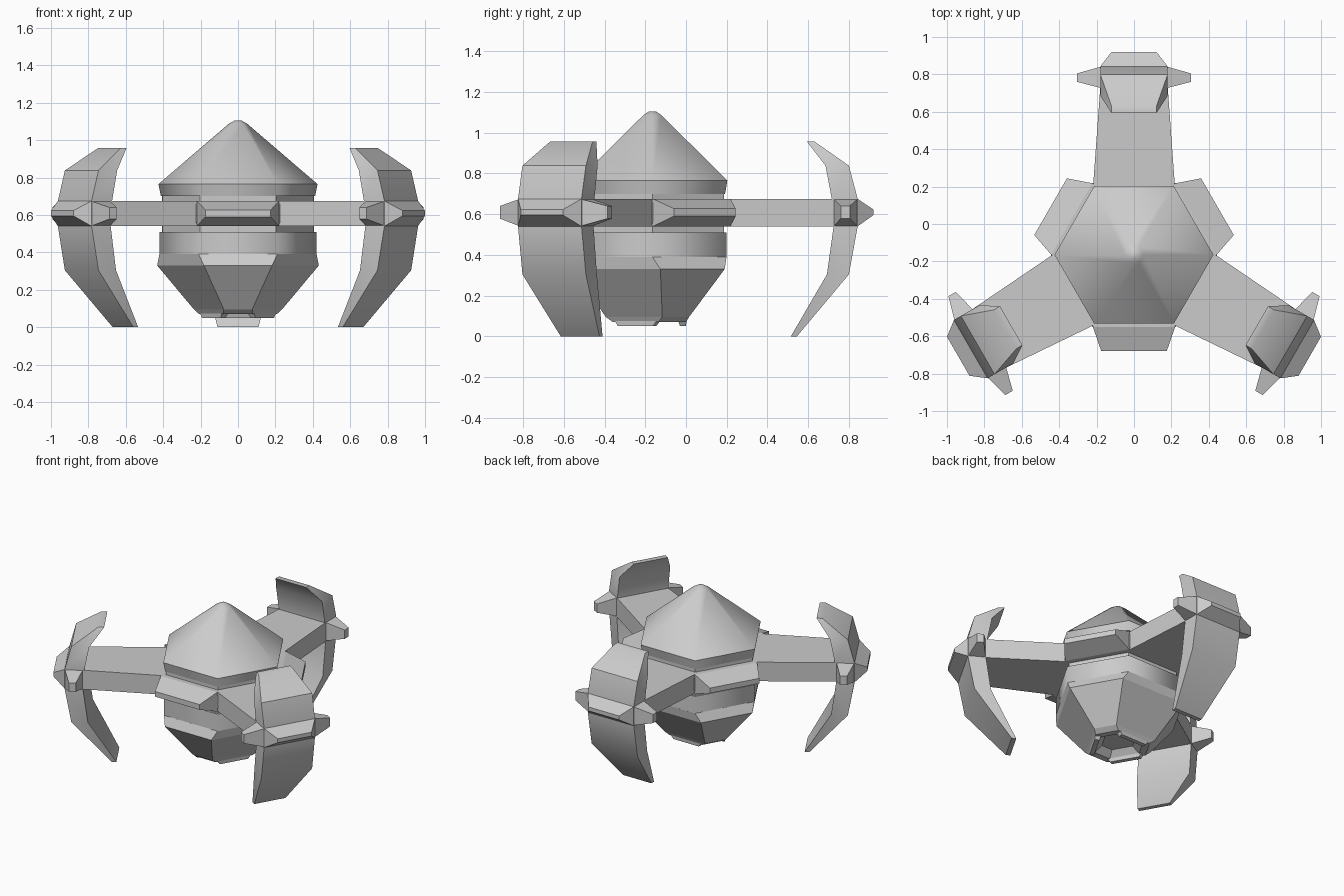
import bpy, bmesh, math
from mathutils import Matrix

if "Cube" in bpy.data.objects:
    bpy.data.objects.remove(bpy.data.objects["Cube"])

grey = bpy.data.materials.new("hull grey")
grey.use_nodes = True
grey.diffuse_color = (0.6, 0.6, 0.6, 1)
grey.node_tree.nodes["Principled BSDF"].inputs["Base Color"].default_value = (0.6, 0.6, 0.6, 1)

CENTRE = Matrix.Translation((0, -0.165, 0))


def loft(name, rings, turn=0, smooth=0):
    """Skin equal-sized rings of points into a closed solid, turned about the body axis."""
    bm = bmesh.new()
    loops = [[bm.verts.new(p) for p in ring] for ring in rings]
    n = len(loops[0])
    for a, b in zip(loops, loops[1:]):
        for i in range(n):
            j = (i + 1) % n
            bm.faces.new((a[i], a[j], b[j], b[i]))
    bm.faces.new(loops[0])
    bm.faces.new(loops[-1])
    bmesh.ops.recalc_face_normals(bm, faces=bm.faces)
    bm.transform(CENTRE @ Matrix.Rotation(math.radians(turn), 4, "Z"))
    mesh = bpy.data.meshes.new(name)
    bm.to_mesh(mesh)
    bm.free()
    mesh.materials.append(grey)
    obj = bpy.data.objects.new(name, mesh)
    bpy.context.collection.objects.link(obj)
    if smooth:
        bpy.ops.object.select_all(action="DESELECT")
        obj.select_set(True)
        bpy.context.view_layer.objects.active = obj
        bpy.ops.object.shade_smooth_by_angle(angle=math.radians(smooth))
    return obj


def hexagon(radius, z):
    return [(radius * math.cos(i * math.pi / 3), radius * math.sin(i * math.pi / 3), z)
            for i in range(6)]


def tri_hexagon(r, half, z):
    """Hexagon with three long sides at distance r, facing the arms."""
    ring = []
    for k in range(3):
        a = k * 2 * math.pi / 3
        for t in (half, -half):
            ring.append((t * math.cos(a) - r * math.sin(a), t * math.sin(a) + r * math.cos(a), z))
    return ring


def upright(half, r, low, high):
    """Rectangle across an arm at distance r."""
    return [(-half, r, low), (half, r, low), (half, r, high), (-half, r, high)]


def sideways(t, r0, r1, low, high):
    return [(t, r0, low), (t, r1, low), (t, r1, high), (t, r0, high)]


def flat(half, r0, r1, z):
    return [(-half, r0, z), (half, r0, z), (half, r1, z), (-half, r1, z)]


# Central body
loft("roof_cone", [hexagon(0.425, 0.765), hexagon(0.05, 1.087), hexagon(0.018, 1.105)], smooth=65)
loft("roof_collar", [hexagon(0.412, 0.70), hexagon(0.425, 0.765)], smooth=65)
loft("upper_neck", [hexagon(0.405, 0.665), hexagon(0.405, 0.70)])
loft("hub_ring", [hexagon(0.43, 0.54), hexagon(0.445, 0.56),
                  hexagon(0.445, 0.655), hexagon(0.425, 0.675)])
loft("lower_neck", [hexagon(0.405, 0.51), hexagon(0.405, 0.55)])
loft("lower_band", [hexagon(0.42, 0.39), hexagon(0.42, 0.51)], smooth=65)
loft("lower_hull", [tri_hexagon(0.364, 0.21, 0.39), tri_hexagon(0.355, 0.25, 0.33),
                    tri_hexagon(0.18, 0.16, 0.095), tri_hexagon(0.165, 0.13, 0.07),
                    tri_hexagon(0.13, 0.10, 0.07), tri_hexagon(0.09, 0.07, 0.11)])

# Claw cross-sections: half width, inner and outer distance, height
UPPER_CLAW = [(0.18, 0.88, 1.008, 0.62), (0.18, 0.881, 1.008, 0.675),
              (0.18, 0.85, 0.965, 0.838), (0.12, 0.758, 0.795, 0.957)]
LOWER_CLAW = [(0.18, 0.89, 1.008, 0.60), (0.18, 0.89, 1.008, 0.54),
              (0.18, 0.857, 0.965, 0.304), (0.11, 0.68, 0.71, 0)]

for word, turn in (("back", 0), ("right", 120), ("left", 240)):
    # Arm with a wedge at its end
    loft(word + "_arm", [upright(0.22, 0.35, 0.54, 0.675), upright(0.18, 0.90, 0.54, 0.675),
                         upright(0.18, 1.008, 0.54, 0.675)], turn)
    loft(word + "_arm_wedge", [upright(0.18, 1.008, 0.54, 0.675),
                               upright(0.12, 1.085, 0.595, 0.623)], turn)
    # Curved claws above and below the arm
    for part, sections in (("upper", UPPER_CLAW), ("lower", LOWER_CLAW)):
        loft(f"{word}_{part}_claw", [flat(*s) for s in sections], turn, smooth=40)
    # Tapered prongs on both sides
    for side, s in (("first", 1), ("second", -1)):
        loft(f"{word}_{side}_prong", [sideways(s * 0.17, 0.89, 1.008, 0.54, 0.675),
                                      sideways(s * 0.305, 0.925, 0.97, 0.578, 0.64)], turn)
    # Tab under the hull
    loft(word + "_hull_tab", [flat(0.12, 0.125, 0.168, 0.08), flat(0.10, 0.135, 0.165, 0.05)], turn)
    # Bumper between two arms
    loft(word + "_opposite_bumper", [upright(0.22, 0.36, 0.54, 0.675),
                                     upright(0.22, 0.385, 0.54, 0.675),
                                     upright(0.175, 0.515, 0.59, 0.627)], turn + 180)
